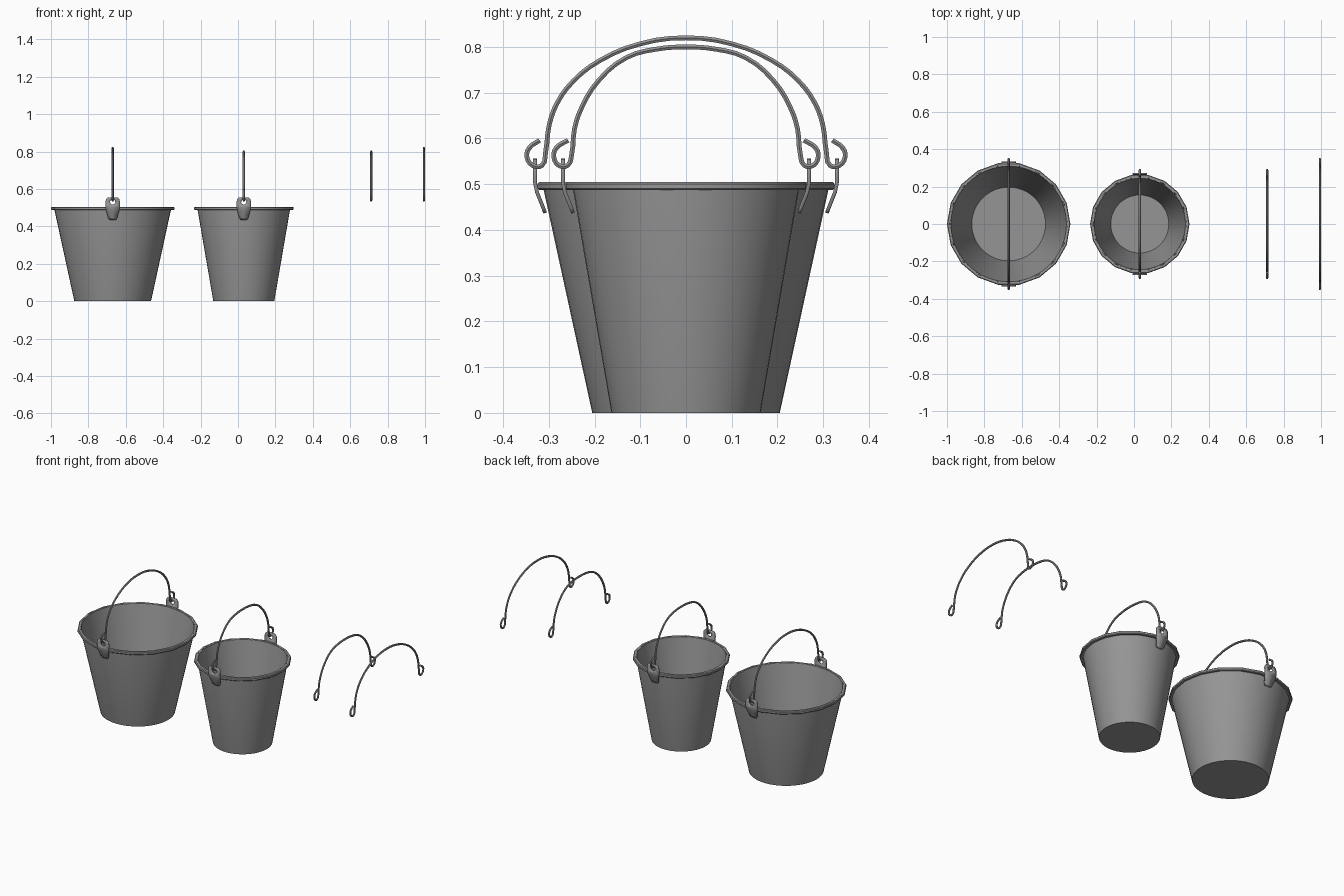
import bpy, bmesh
from math import pi, radians, sin, cos
from mathutils import Vector

cube = bpy.data.objects.get("Cube")
if cube:
    bpy.data.objects.remove(cube)

steel = bpy.data.materials.new("galvanised_grey")
steel.use_nodes = True
GREY = (0.3, 0.3, 0.3, 1)
steel.diffuse_color = GREY
bsdf = steel.node_tree.nodes["Principled BSDF"]
bsdf.inputs["Base Color"].default_value = GREY
bsdf.inputs["Roughness"].default_value = 0.6


def finish(obj, angle=40):
    bpy.ops.object.select_all(action="DESELECT")
    obj.select_set(True)
    bpy.context.view_layer.objects.active = obj
    if obj.type == "CURVE":
        bpy.ops.object.convert(target="MESH")
    bpy.ops.object.shade_smooth_by_angle(angle=radians(angle))
    return bpy.context.view_layer.objects.active


def add_mesh(name, bm):
    bmesh.ops.recalc_face_normals(bm, faces=bm.faces[:])
    mesh = bpy.data.meshes.new(name)
    bm.to_mesh(mesh)
    bm.free()
    mesh.materials.append(steel)
    obj = bpy.data.objects.new(name, mesh)
    bpy.context.collection.objects.link(obj)
    return obj


def lathe(name, profile, x, sides, closed=False):
    """Revolve an (radius, z) profile around the vertical axis."""
    bm = bmesh.new()
    verts = [bm.verts.new((r, 0, z)) for r, z in profile]
    pairs = list(zip(verts, verts[1:]))
    if closed:
        pairs.append((verts[-1], verts[0]))
    edges = [bm.edges.new(p) for p in pairs]
    bmesh.ops.spin(bm, geom=verts + edges, cent=(0, 0, 0), axis=(0, 0, 1),
                   angle=2 * pi, steps=sides)
    bmesh.ops.remove_doubles(bm, verts=bm.verts[:], dist=1e-4)
    obj = add_mesh(name, bm)
    obj.location.x = x
    return finish(obj)


def lug(name, x, y_top, turn):
    """Pierced ear plate, bent over the rim and down the sloping wall."""
    bm = bmesh.new()
    half = [(0.038, -0.028), (0.039, 0), (0.036, 0.015), (0.026, 0.025)]
    outline = half + [(0, 0.026)] + [(-a, b) for a, b in reversed(half)] + [(0, -0.028)]
    eye_z = 0.53
    outer, inner = [], []
    for a, b in outline:
        h = Vector((a, b)).normalized() * 0.014
        outer.append(bm.verts.new((a, -y_top, eye_z + b)))
        inner.append(bm.verts.new((h.x, -y_top, eye_z + h.y)))
    n = len(outline)
    for i in range(n):
        j = (i + 1) % n
        bm.faces.new((outer[i], outer[j], inner[j], inner[i]))
    # tapered tail: half width, height, inward offset
    row = [outer[-2], outer[-1], outer[0]]
    for w, z, inset in [(0.034, 0.483, 0.004), (0.025, 0.448, 0.018), (0.018, 0.437, 0.022)]:
        new = [bm.verts.new((s * w, inset - y_top, z)) for s in (-1, 0, 1)]
        for k in range(2):
            bm.faces.new((row[k], row[k + 1], new[k + 1], new[k]))
        row = new
    obj = add_mesh(name, bm)
    obj.location.x = x
    obj.rotation_euler.z = turn
    mod = obj.modifiers.new("thickness", "SOLIDIFY")
    mod.thickness = 0.008
    mod.offset = 0
    return finish(obj)


def handle(name, x, half):
    """Bent wire bail: half path from the crown to the hook tip, mirrored."""
    path = [(-y, z) for y, z in reversed(half[1:])] + half
    curve = bpy.data.curves.new(name, "CURVE")
    curve.dimensions = "3D"
    curve.bevel_depth = 0.006
    curve.bevel_resolution = 1
    curve.resolution_u = 3
    curve.use_fill_caps = True
    spline = curve.splines.new("BEZIER")
    spline.bezier_points.add(len(path) - 1)
    for p, (y, z) in zip(spline.bezier_points, path):
        p.co = (x, y, z)
        p.handle_left_type = p.handle_right_type = "AUTO"
    curve.materials.append(steel)
    obj = bpy.data.objects.new(name, curve)
    bpy.context.collection.objects.link(obj)
    return finish(obj, 50)


large_path = [(0, 0.82), (0.1, 0.807), (0.189, 0.77), (0.246, 0.726), (0.282, 0.677),
              (0.299, 0.63), (0.307, 0.57), (0.315, 0.541), (0.335, 0.541),
              (0.348, 0.56), (0.343, 0.579), (0.32, 0.596)]
small_path = [(0, 0.8), (0.067, 0.795), (0.13, 0.777), (0.19, 0.728), (0.228, 0.668),
              (0.244, 0.62), (0.25, 0.565), (0.259, 0.541), (0.278, 0.541),
              (0.289, 0.56), (0.284, 0.579), (0.258, 0.596)]

# size, centre x, base radius, mouth radius, rim radius, lug y, wire path, spare handle x
buckets = [("large", -0.67, 0.205, 0.314, 0.33, 0.33, large_path, 0.994),
           ("small", 0.031, 0.163, 0.249, 0.266, 0.269, small_path, 0.712)]

for size, x, base, mouth, rim, ear_y, path, spare_x in buckets:
    # thin tapered shell with a flat floor
    lathe(size + "_bucket_body",
          [(0, 0), (base, 0), (mouth, 0.5), (mouth, 0.504), (mouth - 0.005, 0.504),
           (base - 0.008, 0.008), (0, 0.008)], x, 48)
    # rolled rim band
    seat = mouth + 0.002
    lathe(size + "_bucket_rim",
          [(seat - 0.002, 0.488), (rim - 0.004, 0.487), (rim, 0.491), (rim, 0.501),
           (rim - 0.004, 0.505), (seat, 0.505)], x, 18, closed=True)
    for side, turn in (("front", 0), ("back", pi)):
        lug(f"{size}_bucket_{side}_lug", x, ear_y, turn)
    handle(size + "_bucket_handle", x, path)
    handle(size + "_spare_handle", spare_x, path)
